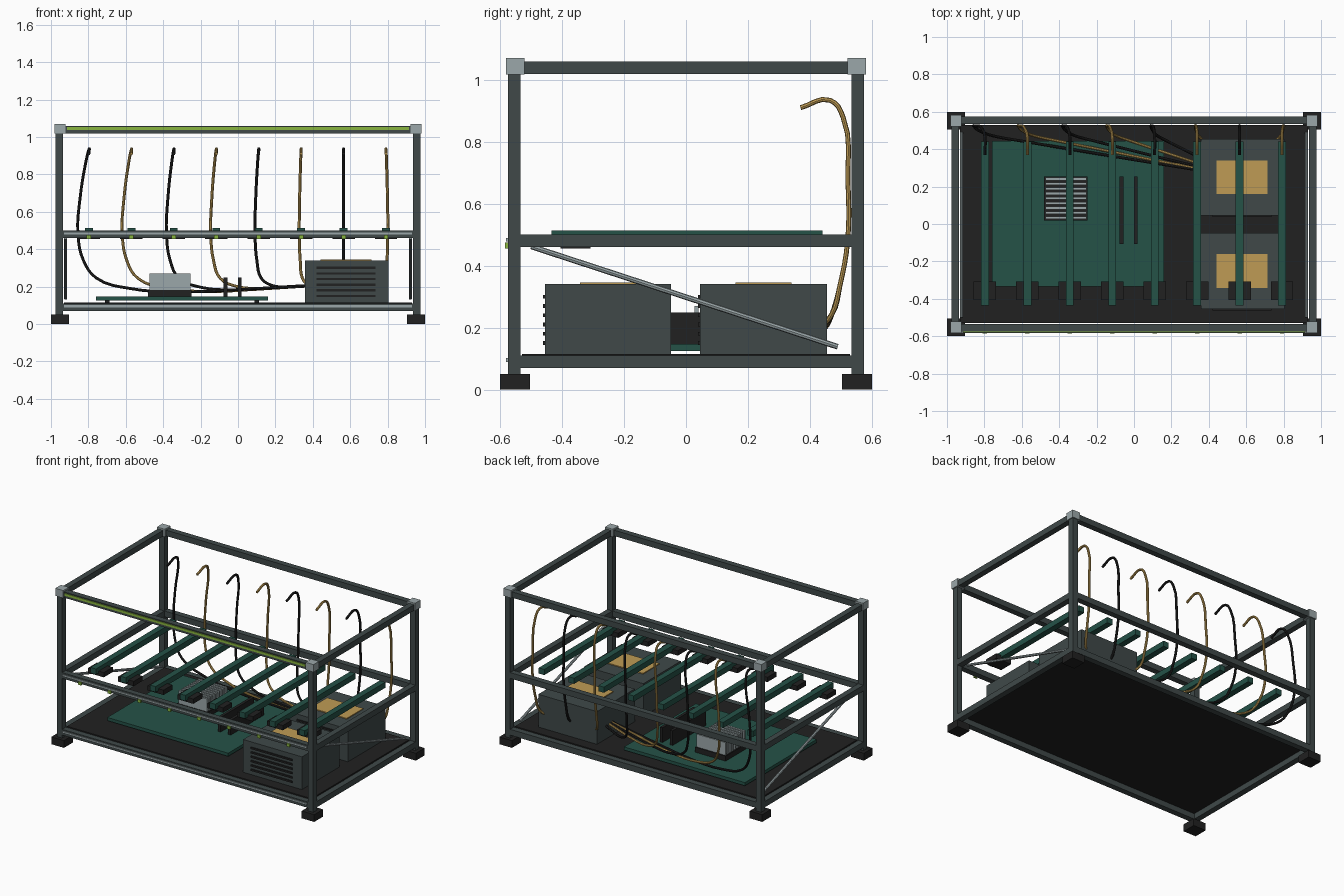
import bpy
import bmesh
from mathutils import Vector

cube = bpy.data.objects.get("Cube")
if cube:
    bpy.data.objects.remove(cube, do_unlink=True)


def material(name, r, g, b):
    m = bpy.data.materials.new(name)
    m.use_nodes = True
    m.diffuse_color = (r, g, b, 1)
    bsdf = m.node_tree.nodes["Principled BSDF"]
    bsdf.inputs["Base Color"].default_value = (r, g, b, 1)
    bsdf.inputs["Roughness"].default_value = 0.6
    return m


slate = material("dark slate", 0.05, 0.066, 0.066)
black = material("soft black", 0.015, 0.015, 0.015)
green = material("board green", 0.018, 0.085, 0.064)
gold = material("warm gold", 0.52, 0.33, 0.09)
silver = material("silver grey", 0.33, 0.39, 0.4)
lime = material("lime green", 0.25, 0.46, 0.05)


def box(name, mat, x, y, z):
    """Box from (min, max) ranges on each axis."""
    bm = bmesh.new()
    bmesh.ops.create_cube(bm, size=1)
    for v in bm.verts:
        v.co = [r[0] if c < 0 else r[1] for c, r in zip(v.co, (x, y, z))]
    mesh = bpy.data.meshes.new(name)
    bm.to_mesh(mesh)
    bm.free()
    mesh.materials.append(mat)
    ob = bpy.data.objects.new(name, mesh)
    bpy.context.collection.objects.link(ob)
    return ob


def around(c, half):
    return (c - half, c + half)


def tube(name, mat, points, radius, kind="POLY"):
    """Round tube along a path."""
    curve = bpy.data.curves.new(name, "CURVE")
    curve.dimensions = "3D"
    curve.bevel_depth = radius
    curve.bevel_resolution = 2
    curve.use_fill_caps = True
    curve.resolution_u = 4
    spline = curve.splines.new(kind)
    if kind == "BEZIER":
        spline.bezier_points.add(len(points) - 1)
        for bp, p in zip(spline.bezier_points, points):
            bp.co = p
            bp.handle_left_type = bp.handle_right_type = "AUTO"
    else:
        spline.points.add(len(points) - 1)
        for sp, p in zip(spline.points, points):
            sp.co = (*p, 1)
    curve.materials.append(mat)
    ob = bpy.data.objects.new(name, curve)
    bpy.context.collection.objects.link(ob)
    return ob


# Frame posts, feet, caps and diagonal braces
PX, PY, HALF = 0.955, 0.555, 0.02
for sx in (-1, 1):
    for sy in (-1, 1):
        x, y = sx * PX, sy * PY
        box("post", slate, around(x, HALF), around(y, HALF), (0.05, 1.04))
        box("foot", black, around(sx * 0.952, 0.048), around(sy * 0.552, 0.048), (0, 0.05))
        box("corner_cap", silver, around(sx * 0.952, 0.03), around(sy * 0.552, 0.03), (1.018, 1.07))
    tube("brace", silver, [(sx * 0.922, -0.5, 0.462), (sx * 0.922, 0.49, 0.138)], 0.009)

# Horizontal rails at three levels
for z in (0.09, 0.48, 1.039):
    for s in (-1, 1):
        box("long_rail", slate, (-0.935, 0.935), around(s * PY, HALF), around(z, HALF))
        box("side_rail", slate, around(s * PX, HALF), (-0.535, 0.535), around(z, HALF))

# Front trim strips and light strip
for z in (0.095, 0.484):
    box("front_trim", silver, (-0.93, 0.93), (-0.582, -0.575), around(z, 0.006))
box("light_strip", lime, (-0.915, 0.915), (-0.58, -0.575), around(1.044, 0.008))

# Floor tray
box("floor_tray", black, (-0.93, 0.93), (-0.53, 0.53), (0.104, 0.115))

# Main board with heat sink and memory sticks
box("main_board", green, (-0.76, 0.16), (-0.335, 0.445), (0.125, 0.147))
for x in (-0.7, 0.1):
    for y in (-0.28, 0.39):
        box("board_standoff", black, around(x, 0.012), around(y, 0.012), (0.115, 0.125))
box("heat_sink_base", black, (-0.48, -0.248), (0.02, 0.255), (0.147, 0.182))
for i in range(9):
    box("heat_sink_fin", silver, (-0.472, -0.255), around(0.034 + i * 0.0258, 0.007), (0.182, 0.27))
for x in (-0.067, 0.01):
    box("memory_stick", black, around(x, 0.01), (-0.108, 0.255), (0.147, 0.248))

# Two power supplies with label plates and vent slats
for y0, y1 in ((-0.455, -0.048), (0.045, 0.455)):
    mid = (y0 + y1) / 2
    box("power_supply", slate, (0.358, 0.805), (y0, y1), (0.115, 0.34))
    box("supply_label", gold, (0.44, 0.715), around(mid, 0.09), (0.34, 0.346))
    for i in range(6):
        box("vent_slat", black, (0.42, 0.735), (y0 - 0.007, y0), around(0.15 + i * 0.03, 0.006))

# Cable path: fraction of the way to the supply, depth, height
path = [(0, 0.37, 0.91), (0, 0.465, 0.934), (-0.01, 0.507, 0.88),
        (-0.035, 0.523, 0.67), (-0.043, 0.522, 0.48), (-0.02, 0.497, 0.335),
        (0.03, 0.472, 0.245), (0.16, 0.44, 0.19), (0.357, 0.395, 0.172),
        (0.6, 0.34, 0.185), (0.85, 0.285, 0.205), (1, 0.25, 0.215)]
TARGET = 0.567

# Eight riser cards with plugs, indicator lights and cables
for i in range(8):
    x = -0.797 + i * 0.2269
    box("riser_card", green, around(x, 0.021), (-0.435, 0.44), (0.475, 0.514))
    box("riser_plug", black, around(x, 0.06), (-0.405, -0.308), (0.455, 0.488))
    box("indicator_light", lime, around(x, 0.012), (-0.585, -0.575), (0.455, 0.475))
    d = TARGET - x
    sag = min(1, abs(d) / 1.2)
    pts = []
    for f, y, z in path:
        if z < 0.215:
            z = 0.215 + (z - 0.215) * sag
        pts.append(Vector((x + f * d, y, z)))
    tube("cable", gold if i % 2 else black, pts, 0.008, "BEZIER")

# Turn the tubes into smooth-shaded meshes
bpy.ops.object.select_all(action="DESELECT")
tubes = [o for o in bpy.context.collection.objects if o.type == "CURVE"]
for o in tubes:
    o.select_set(True)
bpy.context.view_layer.objects.active = tubes[0]
bpy.ops.object.convert(target="MESH")
bpy.ops.object.shade_smooth_by_angle()
